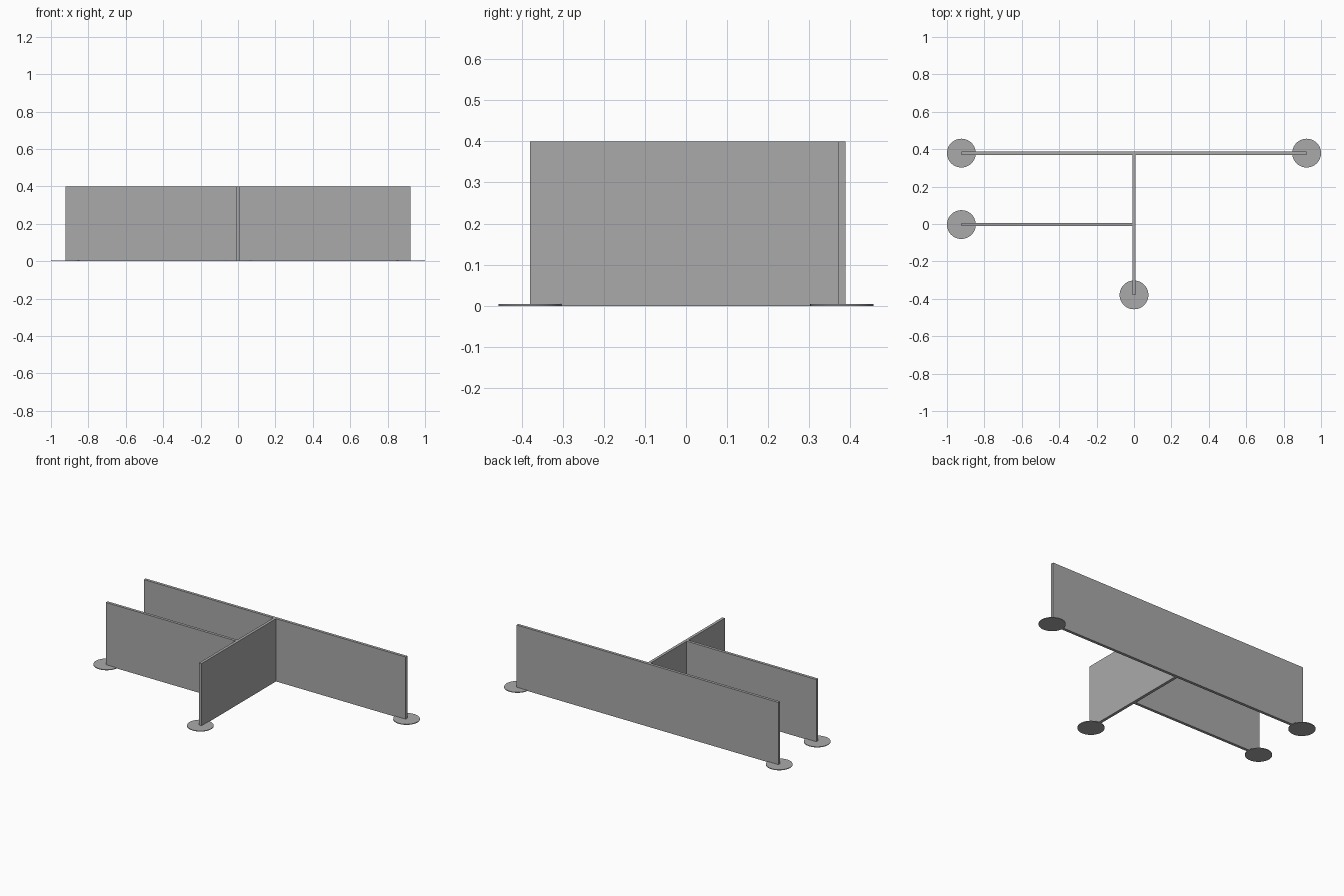
import bpy

cube = bpy.data.objects.get("Cube")
if cube:
    bpy.data.objects.remove(cube, do_unlink=True)

HEIGHT = 0.4
REACH = 0.923      # half length of the long panel
BACK = 0.379       # y of the long panel
MIDDLE = -0.003    # y of the short side panel
THICK = 0.018

grey = bpy.data.materials.new("panel grey")
grey.use_nodes = True
colour = (0.4, 0.4, 0.4, 1)
grey.diffuse_color = colour
grey.node_tree.nodes["Principled BSDF"].inputs["Base Color"].default_value = colour


def panel(name, x0, x1, y0, y1):
    """Upright panel filling the given footprint."""
    bpy.ops.mesh.primitive_cube_add(
        size=1, location=((x0 + x1) / 2, (y0 + y1) / 2, HEIGHT / 2))
    obj = bpy.context.object
    obj.name = name
    obj.scale = (x1 - x0, y1 - y0, HEIGHT)
    bpy.ops.object.transform_apply(location=False, rotation=False, scale=True)
    obj.data.materials.append(grey)


def foot(name, x, y):
    """Thin round base plate under a panel end."""
    bpy.ops.mesh.primitive_cylinder_add(
        vertices=48, radius=0.077, depth=0.004, location=(x, y, 0.002))
    obj = bpy.context.object
    obj.name = name
    obj.data.materials.append(grey)
    bpy.ops.object.shade_smooth_by_angle()


# Upright panels
half = THICK / 2
panel("back_panel", -REACH, REACH, BACK - half, BACK + half)
panel("cross_panel", -half, half, -BACK, BACK - half)
panel("side_panel", -REACH, -half, MIDDLE - half, MIDDLE + half)

# Base plates at the free ends
foot("back_right_foot", -REACH, BACK)
foot("back_left_foot", REACH, BACK)
foot("side_foot", -REACH, MIDDLE)
foot("front_foot", 0, -BACK)
